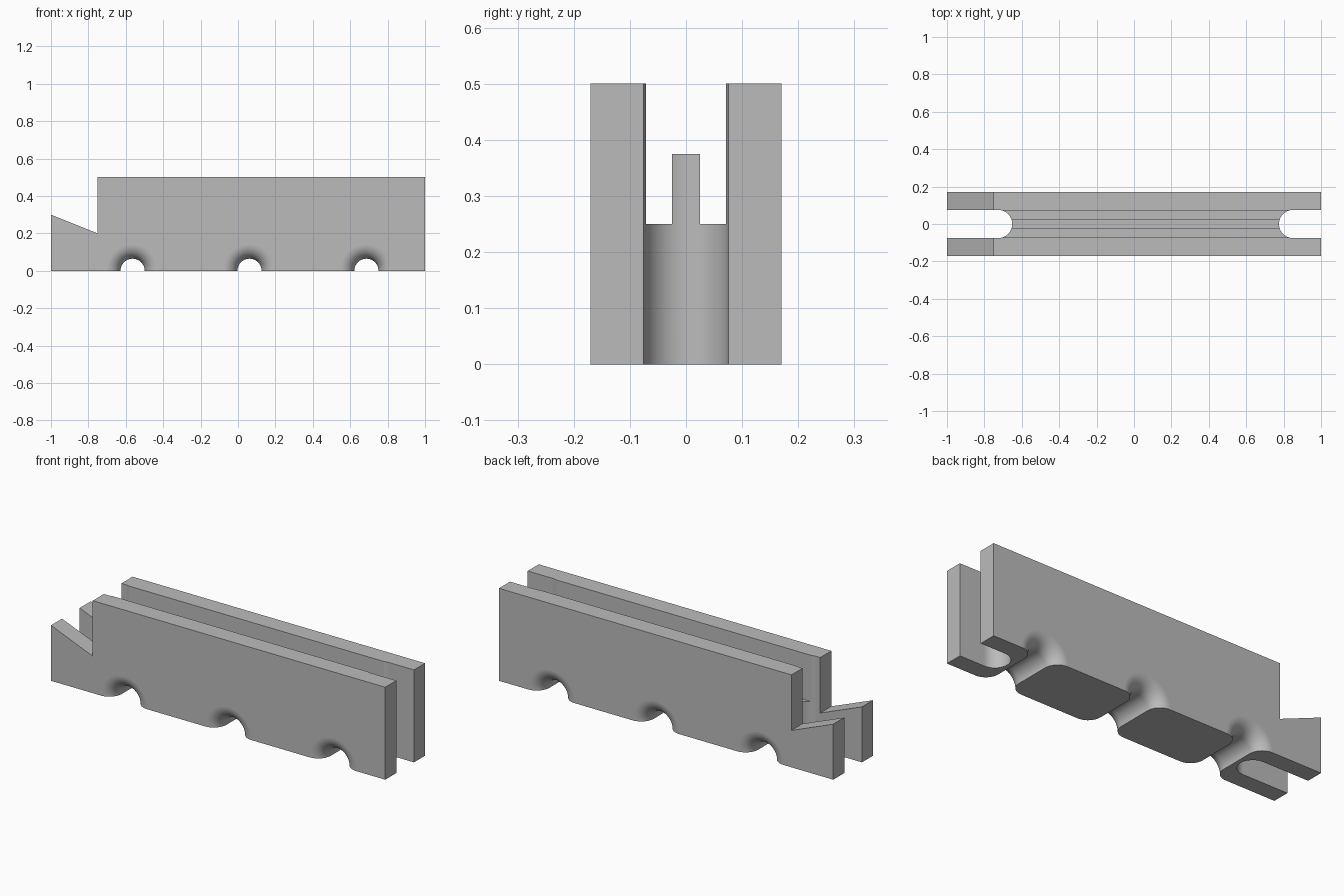
import bpy, bmesh, math

old = bpy.data.objects.get("Cube")
if old:
    bpy.data.objects.remove(old, do_unlink=True)

HALF_WIDTH = 0.17
TUNNEL_R, FLARE_R = 0.0645, 0.075


def finish(name, bm):
    bmesh.ops.recalc_face_normals(bm, faces=bm.faces)
    mesh = bpy.data.meshes.new(name)
    bm.to_mesh(mesh)
    bm.free()
    ob = bpy.data.objects.new(name, mesh)
    bpy.context.collection.objects.link(ob)
    return ob


def loft(name, rings):
    """Closed solid through rings of equal point count."""
    bm = bmesh.new()
    rows = [[bm.verts.new(p) for p in ring] for ring in rings]
    n = len(rows[0])
    for a, b in zip(rows, rows[1:]):
        for i in range(n):
            j = (i + 1) % n
            bm.faces.new((a[i], a[j], b[j], b[i]))
    bm.faces.new(rows[0])
    bm.faces.new(rows[-1])
    return finish(name, bm)


def cut(target, cutter):
    cutter.hide_render = True
    mod = target.modifiers.new("cut", 'BOOLEAN')
    mod.operation = 'DIFFERENCE'
    mod.solver = 'EXACT'
    mod.object = cutter
    bpy.context.view_layer.objects.active = target
    bpy.ops.object.modifier_apply(modifier=mod.name)
    bpy.data.objects.remove(cutter, do_unlink=True)


# Body: side profile with a sloped, lower nose
side = [(-1, 0), (1, 0), (1, 0.5), (-0.75, 0.5), (-0.75, 0.2), (-1, 0.3)]
body = loft("rail_block", [[(x, y, z) for x, z in side]
                           for y in (-HALF_WIDTH, HALF_WIDTH)])

# Long channel on top, leaving a raised centre rib
half = [(0.025, 0.375), (0.025, 0.25), (0.071, 0.25), (0.071, 0.7)]
channel = half + [(-y, z) for y, z in reversed(half)]
cut(body, loft("channel_cutter", [[(x, y, z) for y, z in channel]
                                  for x in (-1.1, 1.1)]))


# Round-ended slots through both ends
def end_slot(tip, side_sign):
    r, n = 0.0755, 24
    centre = tip + side_sign * r
    arc = [math.pi * (i / n - 0.5) for i in range(n + 1)]
    plan = [(centre - side_sign * r * math.cos(a), r * math.sin(a)) for a in arc]
    plan += [(side_sign * 1.2, r), (side_sign * 1.2, -r)]
    return loft("slot_cutter", [[(x, y, z) for x, y in plan] for z in (-0.1, 0.7)])


cut(body, end_slot(-0.651, -1))
cut(body, end_slot(0.775, 1))


# Cross tunnels under the body, flaring smoothly into both side faces
def tunnel(cx):
    steps, n = 12, 48
    start = HALF_WIDTH + 0.0001 - FLARE_R
    flare = []
    for i in range(steps + 1):
        a = math.pi / 2 * i / steps
        flare.append((start + FLARE_R * math.sin(a),
                      TUNNEL_R + FLARE_R * (1 - math.cos(a))))
    flare.append((0.25, TUNNEL_R + FLARE_R))
    profile = [(-y, r) for y, r in reversed(flare)] + flare
    turn = [2 * math.pi * (k + 0.5) / n for k in range(n)]
    return loft("tunnel_cutter", [[(cx + r * math.cos(t), y, r * math.sin(t))
                                   for t in turn] for y, r in profile])


for k in (-1, 0, 1):
    cut(body, tunnel(0.0615 + 0.625 * k))

# One plain grey
grey = bpy.data.materials.new("plain_grey")
grey.use_nodes = True
colour = (0.5, 0.5, 0.5, 1)
grey.diffuse_color = colour
grey.node_tree.nodes["Principled BSDF"].inputs["Base Color"].default_value = colour
body.data.materials.clear()
body.data.materials.append(grey)

# Smooth curved surfaces, flat planes
bpy.ops.object.select_all(action='DESELECT')
body.select_set(True)
bpy.context.view_layer.objects.active = body
bpy.ops.object.shade_smooth_by_angle(angle=math.radians(30))
for p in body.data.polygons:
    p.material_index = 0
    p.use_smooth = max(abs(c) for c in p.normal) < 0.9995
